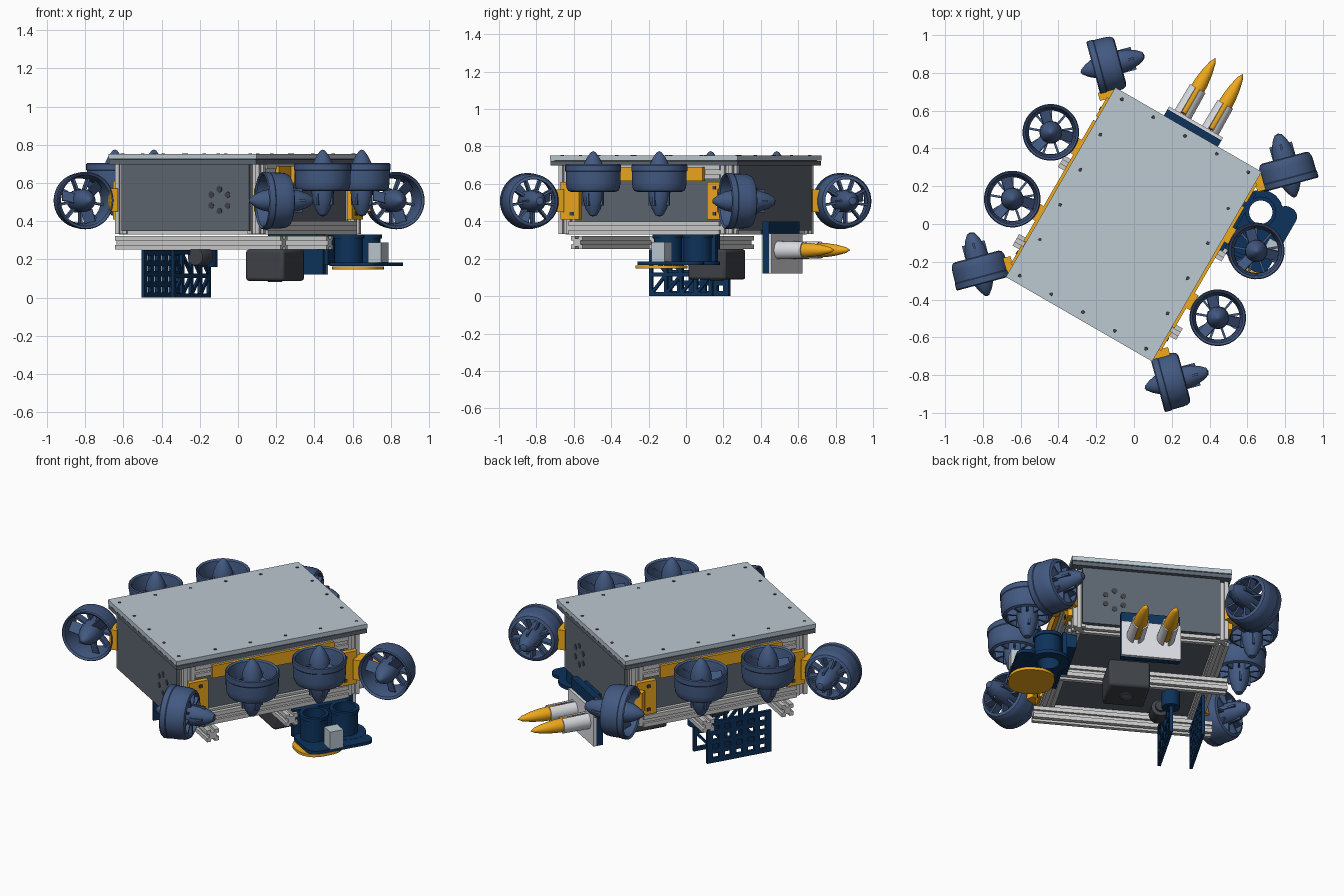
import bpy, bmesh
from math import pi, cos, sin, radians
from mathutils import Matrix, Vector

if "Cube" in bpy.data.objects:
    bpy.data.objects.remove(bpy.data.objects["Cube"])

ROOT = Matrix.Rotation(radians(-30), 4, 'Z')   # whole vehicle is turned 30 degrees
T = Matrix.Translation
R = Matrix.Rotation


def mat(name, *c):
    m = bpy.data.materials.new(name)
    m.diffuse_color = (*c, 1)
    m.use_nodes = True
    m.node_tree.nodes["Principled BSDF"].inputs["Base Color"].default_value = m.diffuse_color
    return m


BLUE = mat("thruster_blue", .055, .1, .22)
NAVY = mat("navy", .004, .032, .105)
YEL = mat("yellow", .87, .4, .012)
LID = mat("lid_grey", .5, .58, .64)
HULL = mat("hull_grey", .11, .135, .165)
ALU = mat("aluminium", .6, .6, .6)
DARK = mat("dark_grey", .05, .055, .065)
WHITE = mat("pale_plate", .72, .73, .77)


def place(name, me, M):
    ob = bpy.data.objects.new(name, me)
    bpy.context.collection.objects.link(ob)
    ob.matrix_world = ROOT @ M
    return ob


def finish(name, bm, m):
    bmesh.ops.recalc_face_normals(bm, faces=bm.faces)
    me = bpy.data.meshes.new(name)
    bm.to_mesh(me)
    bm.free()
    me.materials.append(m)
    me.shade_smooth()
    me.set_sharp_from_angle(angle=radians(32))
    return me


def cube(bm, M, size):
    bmesh.ops.create_cube(bm, size=1, matrix=M @ Matrix.Diagonal((*size, 1)))


def box(name, lo, hi, m, rot=0):
    lo, hi = Vector(lo), Vector(hi)
    bm = bmesh.new()
    cube(bm, Matrix(), hi - lo)
    return place(name, finish(name, bm, m), T((lo + hi) / 2) @ R(radians(rot), 4, 'Z'))


def prism(bm, pts, z0, z1):
    f = bm.faces.new([bm.verts.new((x, y, z0)) for x, y in pts])
    ext = bmesh.ops.extrude_face_region(bm, geom=[f])
    bmesh.ops.translate(bm, vec=(0, 0, z1 - z0),
                        verts=[v for v in ext['geom'] if isinstance(v, bmesh.types.BMVert)])


def lathe(bm, prof, n=32, closed=False, start=0, sweep=2 * pi):
    full = sweep > 6.28
    cnt = n if full else n + 1
    rings = []
    for i in range(cnt):
        a = start + sweep * i / n
        rings.append([bm.verts.new((r * cos(a), r * sin(a), t)) for r, t in prof])
    k = len(prof)
    for i in range(n):
        A, B = rings[i], rings[(i + 1) % cnt]
        for j in range(k if closed else k - 1):
            bm.faces.new((A[j], A[(j + 1) % k], B[(j + 1) % k], B[j]))
    if not full:
        bm.faces.new(rings[0])
        bm.faces.new(rings[-1])
    bmesh.ops.remove_doubles(bm, verts=bm.verts, dist=1e-5)


def tube(name, r0, r1, z0, z1, x, y, m, n=32):
    bm = bmesh.new()
    lathe(bm, [(r0, z0), (r1, z0), (r1, z1), (r0, z1)], n, closed=True)
    return place(name, finish(name, bm, m), T((x, y, 0)))


def round_plate(name, x0, x1, y0, y1, r, z0, z1, m):
    pts = []
    for q, (cx, cy) in enumerate([(x1 - r, y1 - r), (x0 + r, y1 - r), (x0 + r, y0 + r), (x1 - r, y0 + r)]):
        pts += [(cx + r * cos(q * pi / 2 + k * pi / 12), cy + r * sin(q * pi / 2 + k * pi / 12)) for k in range(7)]
    bm = bmesh.new()
    prism(bm, pts, z0, z1)
    return place(name, finish(name, bm, m), Matrix())


AXIS = {'X': R(pi / 2, 4, 'Y'), 'Y': R(-pi / 2, 4, 'X'), 'Z': Matrix()}


# slotted aluminium extrusion
def rail(name, c, length, axis, h=.035):
    side = [(h, -h), (h, -.011), (h * .6, -.011), (h * .6, .011), (h, .011)]
    pts = []
    for q in range(4):
        a = q * pi / 2
        pts += [(x * cos(a) - y * sin(a), x * sin(a) + y * cos(a)) for x, y in side]
    bm = bmesh.new()
    prism(bm, pts, -length / 2, length / 2)
    place(name, finish(name, bm, ALU), T(c) @ AXIS[axis])


# lid, hull and bolts
box("lid", (-.447, -.582, .726), (.447, .577, .752), LID)
box("lid_flange", (-.445, -.58, .698), (.445, .575, .722), HULL)
box("lid_seal", (-.43, -.565, .72), (.43, .56, .728), DARK)
box("hull", (-.385, -.53, .40), (.385, .53, .70), HULL)
for s in (-1, 1):
    box("end_panel", (-.385, s * .54 - .012, .35), (.385, s * .54 + .012, .70), HULL)
bm = bmesh.new()
spots = [(x * .193, s * .54) for x in range(-2, 3) for s in (-1, 1)]
spots += [(s * .39, y) for y in (-.32, -.107, .107, .32) for s in (-1, 1)]
for x, y in spots:
    bmesh.ops.create_cone(bm, cap_ends=True, segments=12, radius1=.010, radius2=.009, depth=.004,
                          matrix=T((x, y, .752)))
place("lid_bolts", finish("lid_bolts", bm, DARK), Matrix())

# cable ports on both end panels
bm = bmesh.new()
for s in (-1, 1):
    for k in range(6):
        a = k * pi / 3 + pi / 6
        bmesh.ops.create_cone(bm, cap_ends=True, segments=16, radius1=.016, radius2=.016, depth=.005,
                              matrix=T((.206 + .057 * cos(a), s * .552, .51 + .057 * sin(a))) @ AXIS['Y'])
place("cable_ports", finish("cable_ports", bm, DARK), Matrix())

# frame
for s in (-1, 1):
    rail("side_rail_low", (s * .415, 0, .365), .93, 'Y')
    rail("side_rail_high", (s * .41, 0, .662), .93, 'Y')
    rail("end_rail", (0, s * .49, .365), .76, 'X')
    for t in (-1, 1):
        rail("corner_post", (s * .40, t * .50, .515), .365, 'Z')
for y in (-.385, .095):
    rail("cross_rail", (0, y, .287), 1.0, 'X')

# thruster: nozzle, hub, vanes and propeller, nose cone towards +z
bm = bmesh.new()
lathe(bm, [(.118, -.078), (.134, -.072), (.143, -.055), (.146, -.03), (.147, .03), (.150, .034), (.150, .064),
           (.145, .07), (.134, .062), (.126, .02), (.116, -.07)], 40, closed=True)
lathe(bm, [(0, .14), (.012, .135), (.034, .105), (.05, .072), (.058, .035), (.06, -.07),
           (.055, -.12), (.04, -.17), (.02, -.203), (0, -.21)], 28)
for k in range(9):
    cube(bm, R(k * 2 * pi / 9, 4, 'Z') @ T((.088, 0, -.05)), (.075, .012, .05))
for k in range(3):
    cube(bm, R(k * 2 * pi / 3 + .3, 4, 'Z') @ T((.086, 0, .02)) @ R(.6, 4, 'X'), (.066, .062, .007))
for k in range(4):
    cube(bm, R(k * pi / 2, 4, 'Z') @ T((.045, 0, -.11)), (.034, .012, .08))
thr = finish("thruster", bm, BLUE)
for sx in (-1, 1):
    for sy in (-1, 1):
        place("vertical_thruster", thr, T((sx * .628 + .004, sy * .204 - .004, .635)))
for x, y, a in ((-.547, .653, 225), (.583, -.626, 225), (-.580, -.62, 315), (.568, .646, 315)):
    place("corner_thruster", thr, T((x, y, .508)) @ R(radians(a), 4, 'Z') @ R(pi / 2, 4, 'Y'))

# yellow thruster mounts
for sx in (-1, 1):
    def b(name, x0, x1, y0, y1, z0, z1, m=YEL):
        box(name, (min(sx * x0, sx * x1), y0, z0), (max(sx * x0, sx * x1), y1, z1), m)
    b("side_mount_bar", .44, .462, -.37, .37, .615, .69)
    for sy in (-1, 1):
        b("vertical_thruster_pad", .45, .485, sy * .202 - .045, sy * .202 + .045, .60, .69)
        y0, y1 = sorted((sy * .395, sy * .51))
        b("corner_bracket", .43, .46, y0, y1, .41, .61)
        c = Vector((sx * .462, sy * .525, .51))
        h = Vector((.022, .05, .06))
        box("corner_thruster_pad", c - h, c + h, YEL, 45 * sx * sy)
        for z in (.44, .58):
            b("bracket_bolt", .46, .464, sy * .44 - .01, sy * .44 + .01, z - .01, z + .01, DARK)

# twin projectile launcher on the far end
box("launcher_bracket", (-.15, .575, .12), (.18, .615, .40), NAVY)
box("launcher_arm", (-.08, .51, .335), (.11, .58, .395), NAVY)
box("launcher_plate", (-.15, .615, .12), (.18, .632, .335), WHITE)
for x in (-.066, .102):
    bm = bmesh.new()
    for k in range(2):
        lathe(bm, [(.04, 0), (.05, 0), (.047, .16), (.04, .16)], 14, True, k * pi - pi / 2 + .3, pi - .6)
    place("launcher_tube", finish("launcher_tube", bm, WHITE), T((x, .63, .246)) @ AXIS['Y'])
    bm = bmesh.new()
    lathe(bm, [(0, 0), (.03, .01), (.037, .06), (.04, .14), (.037, .2), (.029, .26), (.016, .315), (0, .345)], 24)
    place("projectile", finish("projectile", bm, YEL), T((x, .632, .246)) @ AXIS['Y'])

# ball dropper on the right side
for y in (.39, .205):
    tube("dropper_tube", .062, .075, .165, .33, .55, y, NAVY)
    tube("dropper_collar", .062, .082, .31, .33, .55, y, NAVY)
tube("dropper_flange_ring", .062, .118, .165, .185, .55, .39, NAVY)
round_plate("dropper_flange", .47, .735, .10, .325, .06, .165, .185, NAVY)
round_plate("dropper_flange_side", .622, .735, .20, .49, .05, .166, .184, NAVY)
round_plate("dropper_gate", .485, .735, .065, .335, .11, .148, .164, YEL)
box("dropper_motor", (.66, .215, .185), (.74, .295, .29), LID)
box("dropper_back_plate", (.455, .11, .17), (.48, .46, .33), NAVY)
box("dropper_hanger", (.40, .13, .25), (.46, .44, .33), NAVY)

# downward camera housing under the frame
cam = box("camera_housing", (-.03, .125, .088), (.2, .355, .252), DARK)
bev = cam.modifiers.new("bevel", 'BEVEL')
bev.width, bev.segments = .015, 2
bm = bmesh.new()
lathe(bm, [(0, -.02), (.03, -.02), (.034, -.024), (.038, -.02), (.038, .02)], 24)
place("camera_lens", finish("camera_lens", bm, HULL), T((.085, .24, .106)))

# perforated plate and lattice plate hung under the frame
bm = bmesh.new()
for k in range(6):
    cube(bm, T((-.378, -.323 + k * .0712, .125)), (.018, .034, .25))
for k in range(5):
    cube(bm, T((-.378, -.145, .014 + k * .0555)), (.0178, .389, .028))
place("grid_plate", finish("grid_plate", bm, NAVY), Matrix())
bm = bmesh.new()
for z in (.011, .115, .238):
    cube(bm, T((-.2, -.145, z)), (.018, .39, .022))
for k in range(5):
    cube(bm, T((-.2, -.33 + k * .0925, .125)), (.018, .02, .248))
for k in range(4):
    for z, s in ((.063, 1), (.177, -1)):
        cube(bm, T((-.2, -.284 + k * .0925, z)) @ R(s * .85, 4, 'X'), (.014, .13, .016))
place("lattice_plate", finish("lattice_plate", bm, NAVY), Matrix())
tube("lattice_pivot", .018, .05, .16, .25, -.2, .03, NAVY, 24)
bm = bmesh.new()
lathe(bm, [(0, -.05), (.045, -.05), (.05, -.04), (.05, .05), (.03, .055), (.03, .07), (0, .07)], 24)
place("drive_motor", finish("drive_motor", bm, DARK), T((-.16, -.12, .215)) @ AXIS['Y'])
